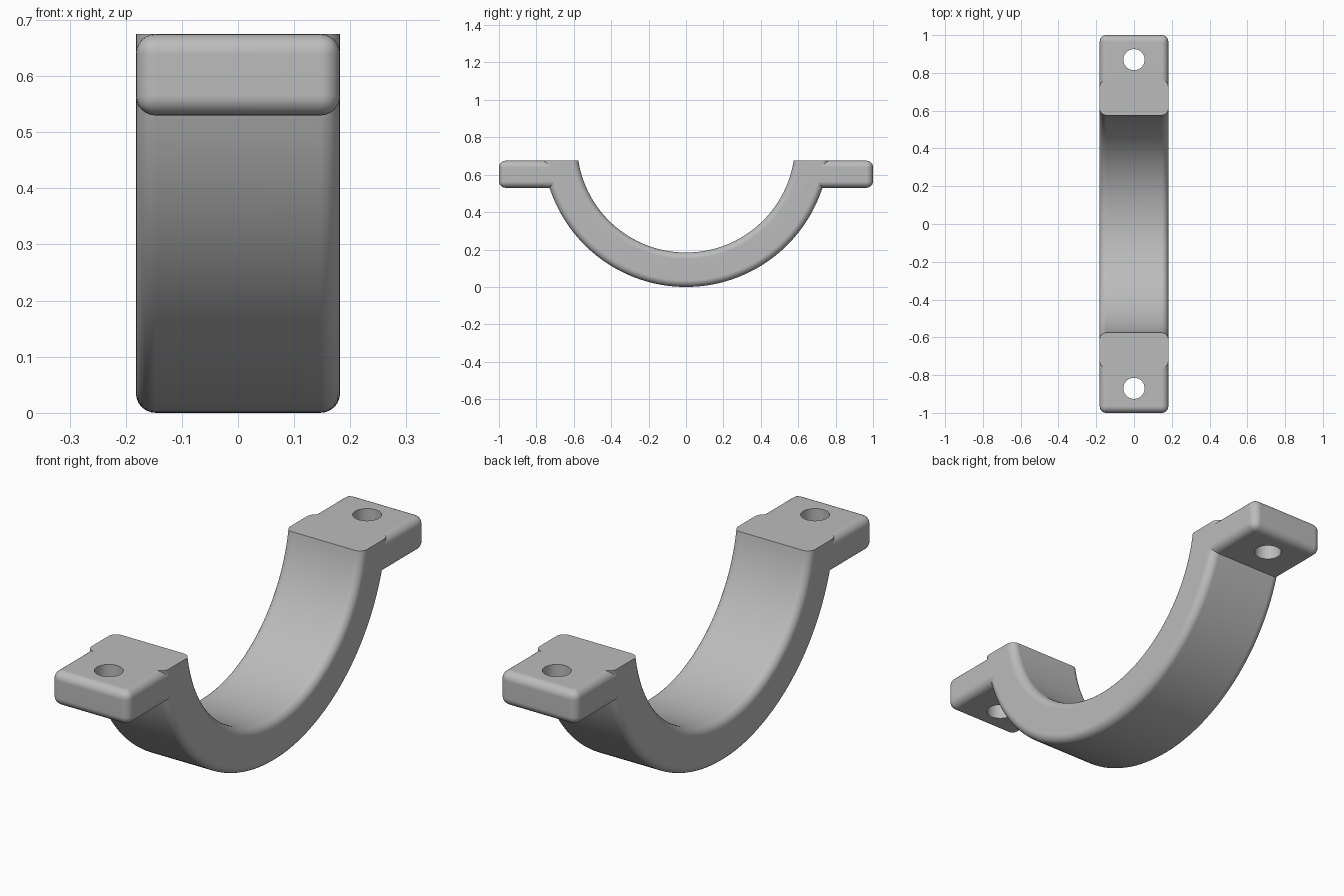
import bpy, bmesh, math
from mathutils import Matrix, Vector

HALF_W, TOP, TAB_BOTTOM = 0.182, 0.675, 0.53
OUTER, INNER, ROUND = 0.767, 0.583, 0.035
CENTRE = Vector((0, 0, OUTER))

cube = bpy.data.objects.get("Cube")
if cube:
    bpy.data.objects.remove(cube, do_unlink=True)

grey = bpy.data.materials.new("light grey")
grey.use_nodes = True
grey.diffuse_color = (0.5, 0.5, 0.5, 1)
grey.node_tree.nodes["Principled BSDF"].inputs["Base Color"].default_value = (0.5, 0.5, 0.5, 1)


def make_object(name, bm):
    bmesh.ops.recalc_face_normals(bm, faces=bm.faces)
    mesh = bpy.data.meshes.new(name)
    bm.to_mesh(mesh)
    bm.free()
    mesh.materials.append(grey)
    obj = bpy.data.objects.new(name, mesh)
    bpy.context.collection.objects.link(obj)
    return obj


def half_ring():
    """Rounded rectangle swept round the x axis and cut level at the top."""
    bm = bmesh.new()
    steps = 6
    mid, half_t = (OUTER + INNER) / 2, (OUTER - INNER) / 2
    section = []
    for corner, (sx, sr) in enumerate([(1, 1), (-1, 1), (-1, -1), (1, -1)]):
        for i in range(steps + 1):
            a = math.pi / 2 * (corner + i / steps)
            x = sx * (HALF_W - ROUND) + ROUND * math.cos(a)
            r = mid + sr * (half_t - ROUND) + ROUND * math.sin(a)
            section.append(bm.verts.new((x, r, OUTER)))
    edges = [bm.edges.new((v, section[i - 1])) for i, v in enumerate(section)]
    bmesh.ops.spin(bm, geom=section + edges, cent=CENTRE, axis=(1, 0, 0),
                   angle=-math.pi, steps=96)
    bmesh.ops.bisect_plane(bm, geom=bm.verts[:] + bm.edges[:] + bm.faces[:],
                           plane_co=(0, 0, TOP), plane_no=(0, 0, 1), clear_outer=True)
    bmesh.ops.holes_fill(bm, edges=[e for e in bm.edges if e.is_boundary], sides=0)
    return make_object("clamp_half_ring", bm)


def tab(name, side):
    """Flat lug with rounded edges; its inner end is buried in the ring."""
    bm = bmesh.new()
    bmesh.ops.create_cube(bm, size=1)
    y_in, y_out = 0.665, 1.0
    bmesh.ops.scale(bm, vec=(2 * HALF_W, y_out - y_in, TOP - TAB_BOTTOM), verts=bm.verts)
    bmesh.ops.translate(bm, vec=(0, (y_in + y_out) / 2, (TOP + TAB_BOTTOM) / 2), verts=bm.verts)
    rounded = [e for e in bm.edges if max(v.co.y for v in e.verts) > 0.9]
    bmesh.ops.bevel(bm, geom=rounded, offset=ROUND, segments=6, profile=0.5, affect='EDGES')
    bmesh.ops.scale(bm, vec=(1, side, 1), verts=bm.verts)
    return make_object(name, bm)


def bolt_hole(name, side):
    bm = bmesh.new()
    bmesh.ops.create_cone(bm, cap_ends=True, segments=48, radius1=0.056, radius2=0.056,
                          depth=0.4, matrix=Matrix.Translation((0, side * 0.87, 0.6)))
    cutter = make_object(name, bm)
    cutter.hide_render = True
    return cutter


def combine(target, other, operation):
    mod = target.modifiers.new(operation.lower(), 'BOOLEAN')
    mod.operation, mod.solver, mod.object = operation, 'EXACT', other
    bpy.ops.object.modifier_apply(modifier=mod.name)
    bpy.data.objects.remove(other, do_unlink=True)


# Ring, lugs and bolt holes become one solid clamp half
clamp = half_ring()
bpy.ops.object.select_all(action='DESELECT')
bpy.context.view_layer.objects.active = clamp
clamp.select_set(True)
for label, side in (("front", -1), ("back", 1)):
    combine(clamp, tab(label + "_tab", side), 'UNION')
    combine(clamp, bolt_hole(label + "_bolt_hole", side), 'DIFFERENCE')

# Smooth curves, crisp joints and level flats
bpy.ops.object.shade_smooth_by_angle(angle=math.radians(30))
normals = clamp.modifiers.new("flat_normals", 'WEIGHTED_NORMAL')
normals.keep_sharp = True
